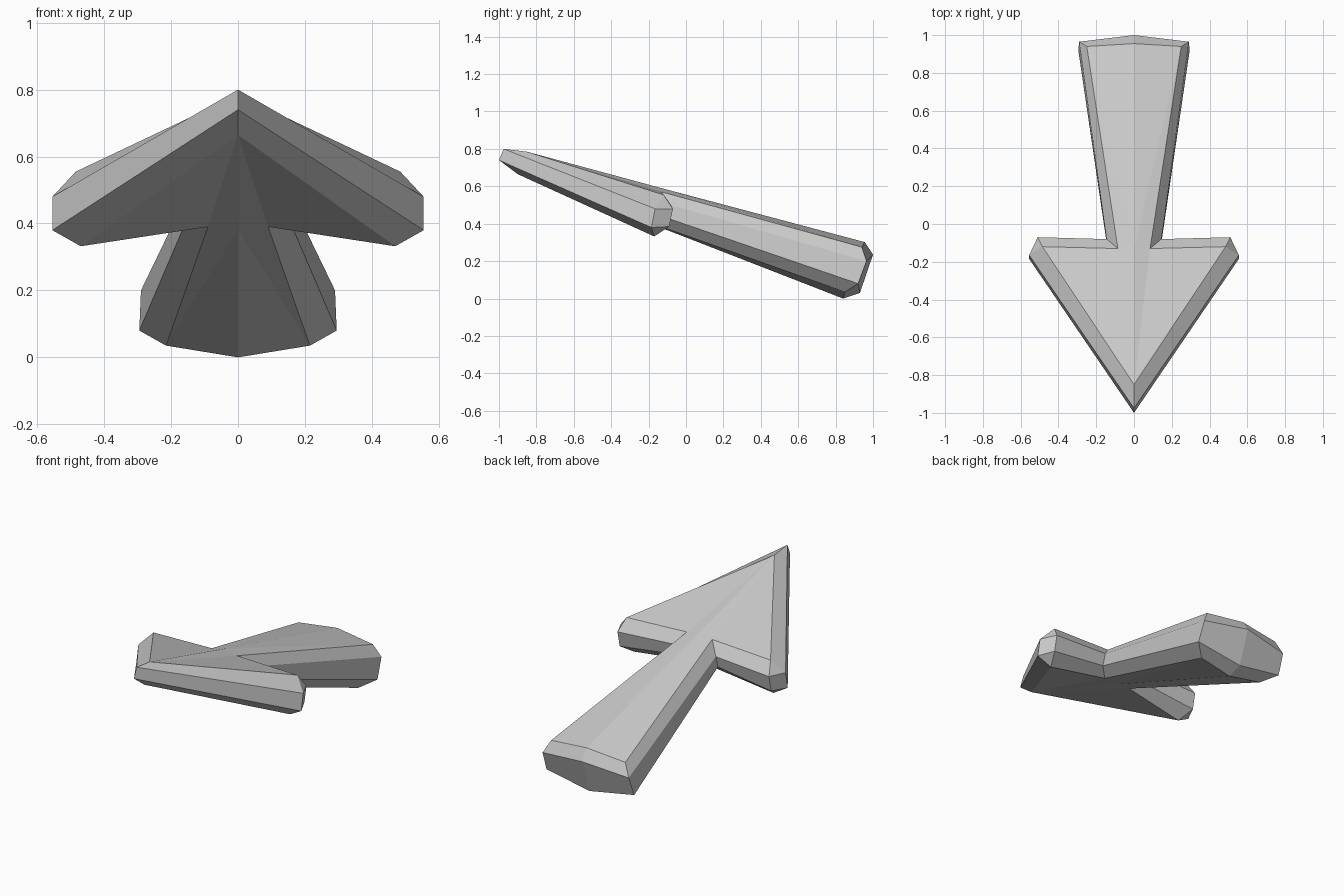
import bpy
import bmesh
from mathutils import Matrix

default_cube = bpy.data.objects.get("Cube")
if default_cube:
    bpy.data.objects.remove(default_cube, do_unlink=True)


def flat_material(name, colour):
    mat = bpy.data.materials.new(name)
    mat.use_nodes = True
    mat.diffuse_color = colour
    mat.node_tree.nodes["Principled BSDF"].inputs["Base Color"].default_value = colour
    return mat


# Half outline of the arrow: each station runs from the top face to the bottom face
stations = {
    "tip": [(0, -.85, .785), (0, -.975, .8), (0, -1, .74), (0, -.9, .665)],
    "wing_side": [(.485, -.12, .555), (.555, -.165, .48), (.555, -.185, .38), (.47, -.17, .332)],
    "wing_back": [(.485, -.12, .555), (.51, -.07, .48), (.51, -.09, .385), (.47, -.17, .332)],
    "notch": [(.085, -.13, .57), (.145, -.08, .5), (.145, -.1, .43), (.09, -.15, .39)],
    "tail_corner": [(.25, .94, .275), (.29, .965, .2), (.295, .92, .08), (.215, .85, .035)],
    "tail_end": [(0, .955, .302), (0, 1, .235), (0, .93, .03), (0, .84, 0)],
}
centre = {"top": (0, -.13, .59), "bottom": (0, -.15, .385)}

bm = bmesh.new()
shared = {}


def vert(point):
    if point not in shared:
        shared[point] = bm.verts.new(point)
    return shared[point]


def face(*points):
    unique = list(dict.fromkeys(points))
    bm.faces.new([vert(p) for p in unique])


# Bevelled rim: upper bevel, side wall and lower bevel between neighbouring stations
outline = list(stations.values())
for here, there in zip(outline, outline[1:]):
    for level in range(3):
        face(here[level], here[level + 1], there[level + 1], there[level])

# Broad top and bottom faces fan out from the middle of the arrow
for side, level in (("top", 0), ("bottom", -1)):
    middle = centre[side]
    tip, wing, notch, corner, end = [
        stations[n][level] for n in ("tip", "wing_side", "notch", "tail_corner", "tail_end")]
    face(tip, wing, notch)
    face(tip, notch, middle)
    face(middle, notch, corner)
    face(middle, corner, end)

# Mirror to the other half and weld along the centre line
bmesh.ops.mirror(bm, geom=bm.verts[:] + bm.edges[:] + bm.faces[:],
                 matrix=Matrix.Identity(4), merge_dist=0.0001, axis='X')
bmesh.ops.remove_doubles(bm, verts=bm.verts[:], dist=0.0001)
bmesh.ops.recalc_face_normals(bm, faces=bm.faces[:])

mesh = bpy.data.meshes.new("arrow")
bm.to_mesh(mesh)
bm.free()
mesh.materials.append(flat_material("light grey", (0.6, 0.6, 0.6, 1)))
arrow = bpy.data.objects.new("arrow", mesh)
bpy.context.scene.collection.objects.link(arrow)
